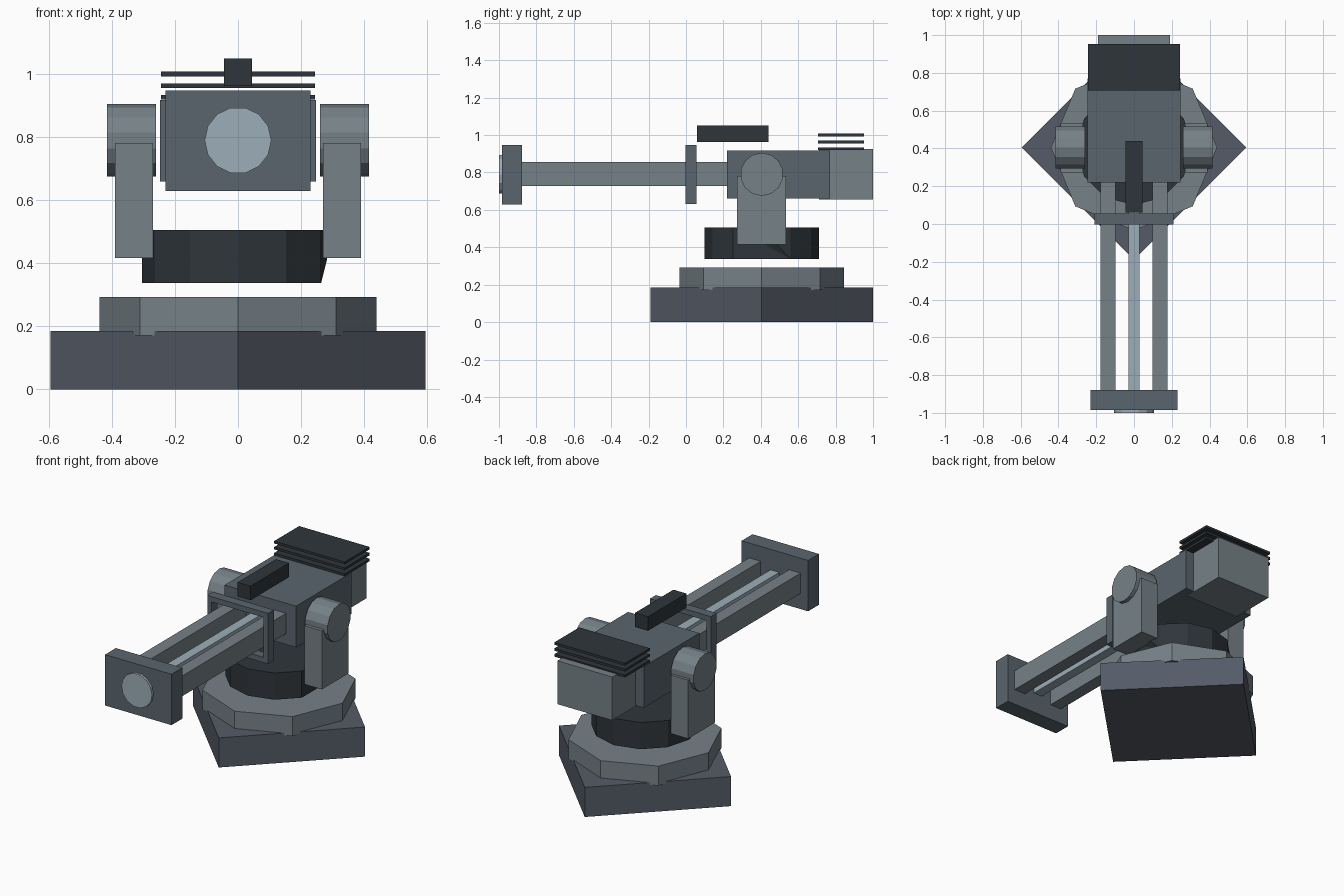
import bpy, bmesh
from math import pi, cos, sin

if "Cube" in bpy.data.objects:
    bpy.data.objects.remove(bpy.data.objects["Cube"])

CY = 0.405   # turret axis in y
BZ = 0.79    # gun axis height


def material(name, rgb):
    m = bpy.data.materials.new(name)
    m.diffuse_color = (*rgb, 1)
    m.use_nodes = True
    m.node_tree.nodes["Principled BSDF"].inputs["Base Color"].default_value = m.diffuse_color
    return m


GUN = material("gun_grey", (0.10, 0.13, 0.155))
BASE = material("base_grey", (0.09, 0.105, 0.135))
STEEL = material("steel", (0.18, 0.22, 0.245))
DARK = material("dark_metal", (0.028, 0.036, 0.043))
LIGHT = material("pale_blue", (0.33, 0.42, 0.48))


def finish(name, bm, mat):
    bmesh.ops.recalc_face_normals(bm, faces=bm.faces)
    me = bpy.data.meshes.new(name)
    bm.to_mesh(me)
    bm.free()
    me.materials.append(mat)
    ob = bpy.data.objects.new(name, me)
    bpy.context.collection.objects.link(ob)
    return ob


def box(name, x, y, z, mat):
    bm = bmesh.new()
    bmesh.ops.create_cube(bm, size=1)
    for v in bm.verts:
        v.co = [(a + b) / 2 + c * (b - a) for (a, b), c in zip((x, y, z), v.co)]
    return finish(name, bm, mat)


def prism(name, axis, n, r, centre, lo, hi, mat, phase=0.0, pull=None):
    """n-sided prism along an axis; centre is the 2D centre across it."""
    bm = bmesh.new()
    ends = []
    for h in (lo, hi):
        ring = []
        for i in range(n):
            a = phase + 2 * pi * i / n
            co = [centre[0] + r * cos(a), centre[1] + r * sin(a)]
            co.insert("xyz".index(axis), h)
            ring.append(bm.verts.new(co))
        ends.append(ring)
        bm.faces.new(ring)
    for i in range(n):
        j = (i + 1) % n
        bm.faces.new((ends[0][i], ends[0][j], ends[1][j], ends[1][i]))
    if pull is not None:  # collapse one lower corner into its neighbour
        bmesh.ops.triangulate(bm, faces=[f for f in ends[0][pull].link_faces if len(f.verts) == 4])
        bmesh.ops.pointmerge(bm, verts=[ends[0][pull], ends[0][pull + 1]], merge_co=ends[0][pull + 1].co)
    return finish(name, bm, mat)


# Pedestal: diamond foot, octagonal ring, floating twelve-sided turntable
prism("base_plinth", "z", 4, 0.595, (0, CY), 0, 0.185, BASE)
prism("base_ring", "z", 8, 0.44, (0, CY), 0.171, 0.293, STEEL)
prism("turntable", "z", 12, 0.305, (0, CY), 0.338, 0.505, DARK, pull=0)

# Yoke arms, trunnions and barrel rails on both sides
for side, s in (("left", -1), ("right", 1)):
    box(side + "_yoke_arm", sorted((s * 0.27, s * 0.39)), (0.272, 0.535), (0.416, 0.782), STEEL)
    x0, x1 = sorted((s * 0.26, s * 0.415))
    prism(side + "_trunnion", "x", 14, 0.115, (CY, BZ), x0, x1, STEEL, phase=pi / 2)
    box(side + "_barrel_rail", sorted((s * 0.098, s * 0.178)), (-0.9, 0.24), (0.728, 0.855), STEEL)

# Gun body
box("receiver", (-0.247, 0.247), (0.22, 0.77), (0.66, 0.918), GUN)
box("rear_block", (-0.19, 0.19), (0.71, 1.0), (0.655, 0.926), STEEL)
box("core_rod", (-0.03, 0.03), (-0.9, 0.24), (0.76, 0.82), LIGHT)

# Muzzle block and its lens
box("muzzle_block", (-0.23, 0.23), (-0.985, -0.878), (0.63, 0.948), GUN)
prism("muzzle_lens", "y", 14, 0.106, (0, BZ), -1.0, -0.97, LIGHT)

# Open collar frame around the rails
bm = bmesh.new()
loops = []
for y in (-0.003, 0.055):
    for w, h in ((0.21, 0.158), (0.18, 0.125)):
        loops.append([bm.verts.new((sx * w, y, BZ + sz * h))
                      for sx, sz in ((-1, -1), (1, -1), (1, 1), (-1, 1))])
for a, b in ((0, 1), (1, 3), (3, 2), (2, 0)):
    for i in range(4):
        j = (i + 1) % 4
        bm.faces.new((loops[a][i], loops[a][j], loops[b][j], loops[b][i]))
finish("barrel_collar", bm, GUN)

# Cooling fins and sight bar on top
for i in range(3):
    z = 0.919 + 0.037 * i
    box(f"cooling_fin_{i + 1}", (-0.244, 0.244), (0.706, 0.952), (z, z + 0.015), DARK)
box("sight_bar", (-0.045, 0.045), (0.06, 0.44), (0.962, 1.05), DARK)
